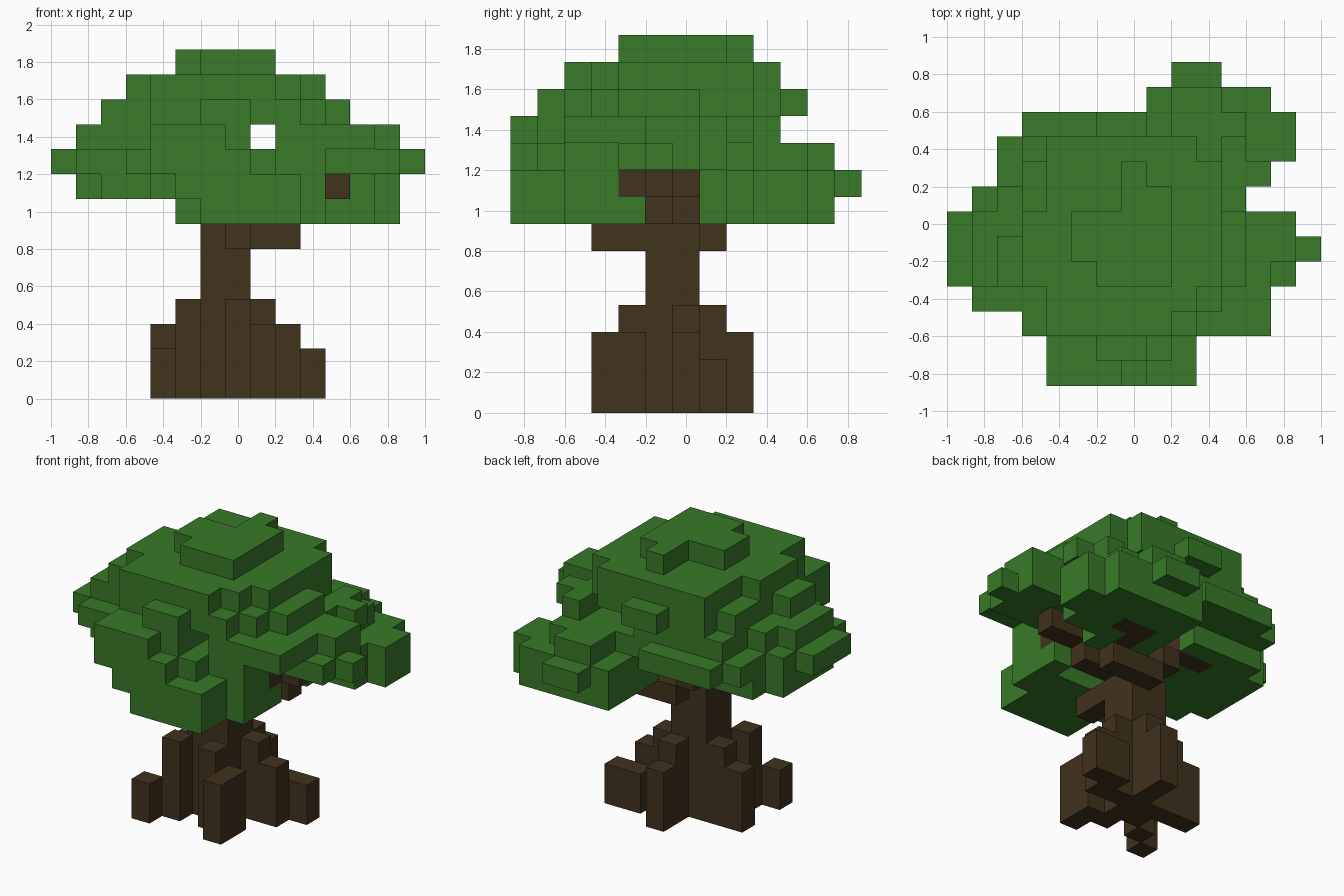
import bpy
import bmesh
import math
from mathutils import Vector

default_cube = bpy.data.objects.get("Cube")
if default_cube:
    bpy.data.objects.remove(default_cube, do_unlink=True)

CELL = 2 / 15                      # edge length of one block
CENTRE = Vector((7.5, 6.5, 0))     # grid position of the model's axis


def make_material(name, colour):
    mat = bpy.data.materials.new(name)
    mat.use_nodes = True
    mat.diffuse_color = (*colour, 1)
    mat.node_tree.nodes["Principled BSDF"].inputs["Base Color"].default_value = (*colour, 1)
    return mat


def block(cells, x, y, z):
    """Fill an inclusive box of grid cells; each range is a number or a (first, last) pair."""
    spans = [(r, r) if isinstance(r, int) else r for r in (x, y, z)]
    xs, ys, zs = (range(first, last + 1) for first, last in spans)
    cells.update((i, j, k) for i in xs for j in ys for k in zs)


def build(name, cells, solid, material):
    """Skin a set of cells, leaving out every face that touches another solid cell."""
    bm = bmesh.new()
    corners = {}

    def corner(point):
        key = tuple(round(c) for c in point)
        if key not in corners:
            corners[key] = bm.verts.new((Vector(key) - CENTRE) * CELL)
        return corners[key]

    for cell in sorted(cells):
        for axis in range(3):
            for side in (0, 1):
                step = Vector((0, 0, 0))
                step[axis] = 2 * side - 1
                if tuple(round(c) for c in Vector(cell) + step) in solid:
                    continue
                u, v = Vector((0, 0, 0)), Vector((0, 0, 0))
                u[(axis + 1) % 3] = v[(axis + 2) % 3] = 1
                start = Vector(cell)
                start[axis] += side
                loop = [start, start + u, start + u + v, start + v]
                if not side:
                    loop.reverse()
                bm.faces.new([corner(p) for p in loop])
    # Merge the flat areas into single faces
    bmesh.ops.dissolve_limit(bm, angle_limit=math.radians(1), verts=bm.verts, edges=bm.edges)
    mesh = bpy.data.meshes.new(name)
    bm.to_mesh(mesh)
    bm.free()
    mesh.materials.append(material)
    obj = bpy.data.objects.new(name, mesh)
    bpy.context.collection.objects.link(obj)


roots, trunk, branches, leaves = set(), set(), set(), set()

# Trunk
block(trunk, x=(6, 7), y=(5, 6), z=(0, 8))

# Roots: stepped posts around the trunk
block(roots, x=4, y=3, z=(0, 1))
block(roots, x=5, y=4, z=(0, 3))
block(roots, x=7, y=4, z=(0, 3))
block(roots, x=8, y=(3, 4), z=(0, 2))
block(roots, x=8, y=6, z=(0, 3))
block(roots, x=9, y=6, z=(0, 2))
block(roots, x=(9, 10), y=7, z=(0, 1))
block(roots, x=7, y=7, z=(0, 3))
block(roots, x=7, y=8, z=(0, 2))
block(roots, x=5, y=6, z=(0, 3))
block(roots, x=4, y=6, z=(0, 2))

# Branch towards the back right lobe
block(branches, x=(7, 9), y=7, z=6)
block(branches, x=9, y=(8, 9), z=7)
block(branches, x=10, y=9, z=7)

# Branch towards the right
block(branches, x=8, y=(5, 6), z=7)
block(branches, x=9, y=5, z=7)
block(branches, x=(8, 9), y=6, z=8)
block(branches, x=10, y=(4, 5), z=8)
block(branches, x=11, y=5, z=8)

# Branches towards the front and the left
block(branches, x=7, y=(3, 4), z=6)
block(branches, x=(4, 5), y=7, z=8)
block(branches, x=6, y=7, z=7)

# Crown cap
block(leaves, x=5, y=(5, 6), z=13)
block(leaves, x=6, y=(4, 6), z=13)
block(leaves, x=7, y=(4, 8), z=13)
block(leaves, x=8, y=(4, 7), z=13)

# Broad upper layer
block(leaves, x=3, y=(4, 6), z=12)
block(leaves, x=(4, 8), y=(2, 9), z=(11, 12))
block(leaves, x=9, y=(3, 9), z=(11, 12))
block(leaves, x=10, y=(4, 8), z=(11, 12))

# Ledges below the upper layer
block(leaves, x=(6, 7), y=1, z=11)
block(leaves, x=9, y=2, z=11)
block(leaves, x=10, y=3, z=11)
block(leaves, x=11, y=(4, 6), z=11)
block(leaves, x=(6, 7), y=10, z=11)
block(leaves, x=3, y=(4, 8), z=11)
block(leaves, x=2, y=(4, 5), z=11)

# Middle layer, with a gap running through from front to back
block(leaves, x=(4, 6), y=0, z=10)
block(leaves, x=(4, 7), y=(1, 9), z=10)
block(leaves, x=3, y=(4, 9), z=10)
block(leaves, x=2, y=(4, 7), z=10)
block(leaves, x=1, y=(4, 6), z=10)
block(leaves, x=(9, 12), y=(2, 6), z=10)
block(leaves, x=13, y=(5, 6), z=10)
block(leaves, x=(9, 10), y=7, z=10)
block(leaves, x=11, y=(7, 9), z=10)
block(leaves, x=12, y=8, z=10)

# Widest layer
block(leaves, x=0, y=(4, 6), z=9)
block(leaves, x=1, y=(3, 7), z=9)
block(leaves, x=2, y=(3, 9), z=9)
block(leaves, x=3, y=(2, 10), z=9)
block(leaves, x=(4, 7), y=0, z=9)
block(leaves, x=(4, 8), y=(1, 9), z=9)
block(leaves, x=(4, 6), y=10, z=9)
block(leaves, x=(9, 10), y=(2, 8), z=9)
block(leaves, x=11, y=(4, 7), z=9)
block(leaves, x=(12, 13), y=(4, 6), z=9)
block(leaves, x=14, y=5, z=9)

# Left lobe
block(leaves, x=1, y=(4, 7), z=8)
block(leaves, x=(2, 4), y=(3, 8), z=8)
block(leaves, x=5, y=(4, 8), z=8)

# Front lobe
block(leaves, x=(5, 9), y=(0, 1), z=8)
block(leaves, x=(4, 10), y=(2, 3), z=8)
block(leaves, x=(6, 9), y=(0, 1), z=7)
block(leaves, x=(5, 10), y=(2, 3), z=7)
block(leaves, x=10, y=4, z=7)

# Back right lobe
block(leaves, x=(9, 11), y=(9, 10), z=9)
block(leaves, x=(9, 10), y=11, z=9)
block(leaves, x=(8, 12), y=(8, 11), z=(7, 8))
block(leaves, x=(9, 10), y=7, z=(7, 8))
block(leaves, x=13, y=(9, 10), z=(7, 8))
block(leaves, x=(9, 10), y=12, z=8)

# Wood takes priority where it runs into the leaves
leaves -= trunk | branches
everything = roots | trunk | branches | leaves

bark = make_material("bark brown", (0.053, 0.032, 0.0125))
foliage = make_material("leaf green", (0.040, 0.192, 0.022))

build("roots", roots, everything, bark)
build("trunk", trunk, everything, bark)
build("branches", branches, everything, bark)
build("canopy", leaves, everything, foliage)
